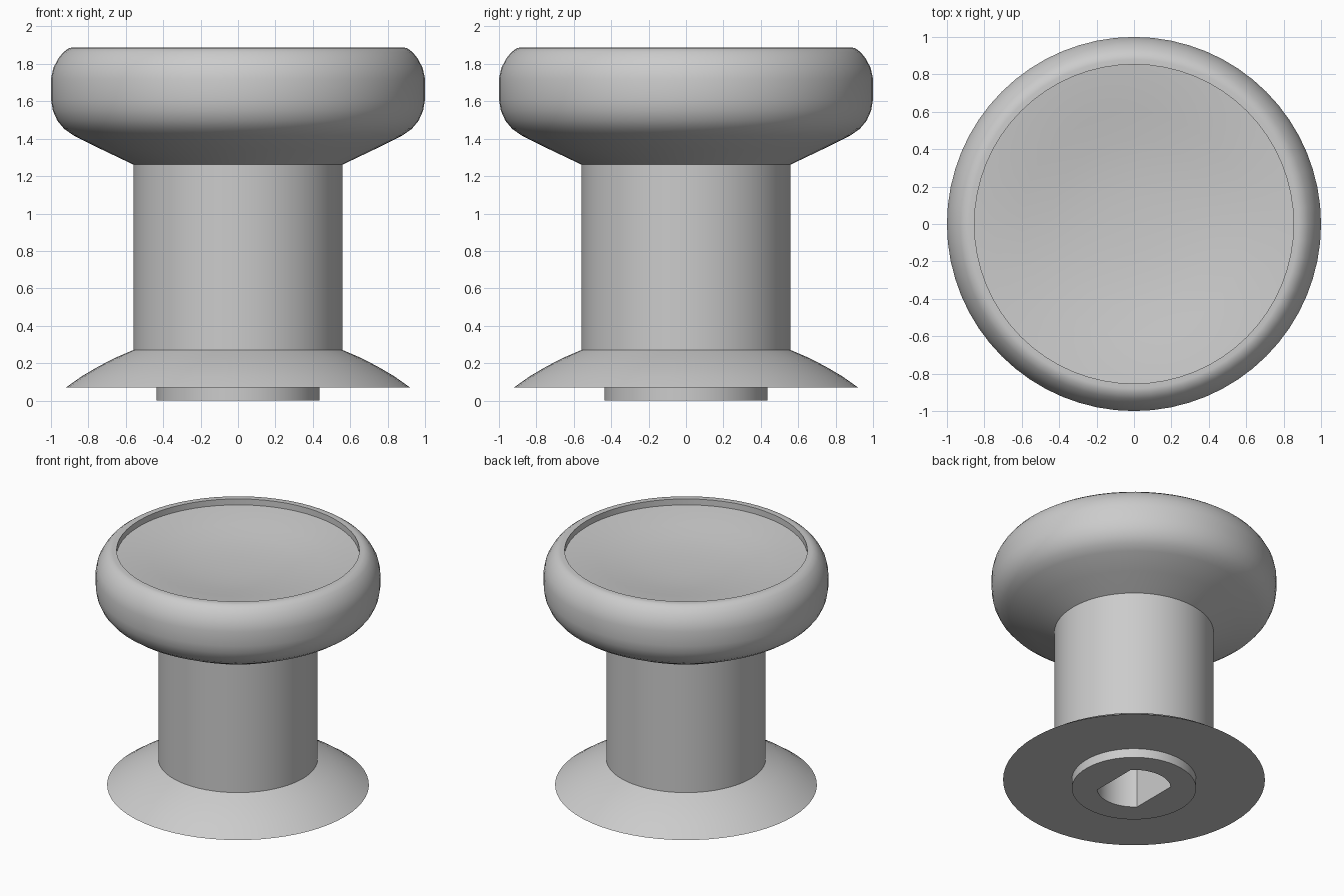
import bpy
import bmesh
import math

cube = bpy.data.objects.get("Cube")
if cube:
    bpy.data.objects.remove(cube, do_unlink=True)

SEGMENTS = 64
SOCKET_R = 0.26
SOCKET_FLAT = SOCKET_R * math.cos(math.pi / 4)

grey = bpy.data.materials.new("light grey")
grey.use_nodes = True
colour = (0.6, 0.6, 0.6, 1)
grey.diffuse_color = colour
grey.node_tree.nodes["Principled BSDF"].inputs["Base Color"].default_value = colour


def lathe(name, profile, flat_rows=()):
    """Turn (radius, height) points about z; rows in flat_rows get two flats."""
    bm = bmesh.new()
    rows = []
    for i, (r, z) in enumerate(profile):
        if r == 0:
            rows.append([bm.verts.new((0, 0, z))] * SEGMENTS)
            continue
        row = []
        for s in range(SEGMENTS):
            a = math.tau * s / SEGMENTS
            x, y = r * math.cos(a), r * math.sin(a)
            if i in flat_rows:
                x = max(-SOCKET_FLAT, min(SOCKET_FLAT, x))
            row.append(bm.verts.new((x, y, z)))
        rows.append(row)
    for low, high in zip(rows, rows[1:]):
        for s in range(SEGMENTS):
            t = (s + 1) % SEGMENTS
            corners = [low[s], low[t], high[t], high[s]]
            bm.faces.new(list(dict.fromkeys(corners)))
    mesh = bpy.data.meshes.new(name)
    bm.to_mesh(mesh)
    bm.free()
    mesh.materials.append(grey)
    obj = bpy.data.objects.new(name, mesh)
    bpy.context.collection.objects.link(obj)
    bpy.ops.object.select_all(action='DESELECT')
    obj.select_set(True)
    bpy.context.view_layer.objects.active = obj
    bpy.ops.object.shade_smooth_by_angle(angle=math.radians(30))
    return obj


# Short spigot with a double-flat shaft socket running up inside
lathe("spigot", [(0, 0.9), (SOCKET_R, 0.9), (SOCKET_R, 0), (0.437, 0),
                 (0.437, 0.07)], flat_rows=(1, 2))

# Flared skirt, flat underneath
lathe("skirt", [(0.437, 0.07), (0.92, 0.07), (0.835, 0.13), (0.75, 0.18),
                (0.66, 0.227), (0.56, 0.27)])

# Straight stem
lathe("stem", [(0.56, 0.27), (0.56, 1.262)])

# Rounded head with a recessed, dished top
lathe("head", [(0.56, 1.262), (0.73, 1.343), (0.88, 1.418), (0.93, 1.453),
               (0.965, 1.495), (0.99, 1.55), (1.0, 1.61), (1.0, 1.72),
               (0.987, 1.78), (0.96, 1.83), (0.933, 1.863), (0.903, 1.885),
               (0.88, 1.888), (0.853, 1.888), (0.853, 1.842), (0.75, 1.832),
               (0.6, 1.81), (0.45, 1.788), (0.3, 1.773), (0.15, 1.766),
               (0, 1.764)])
